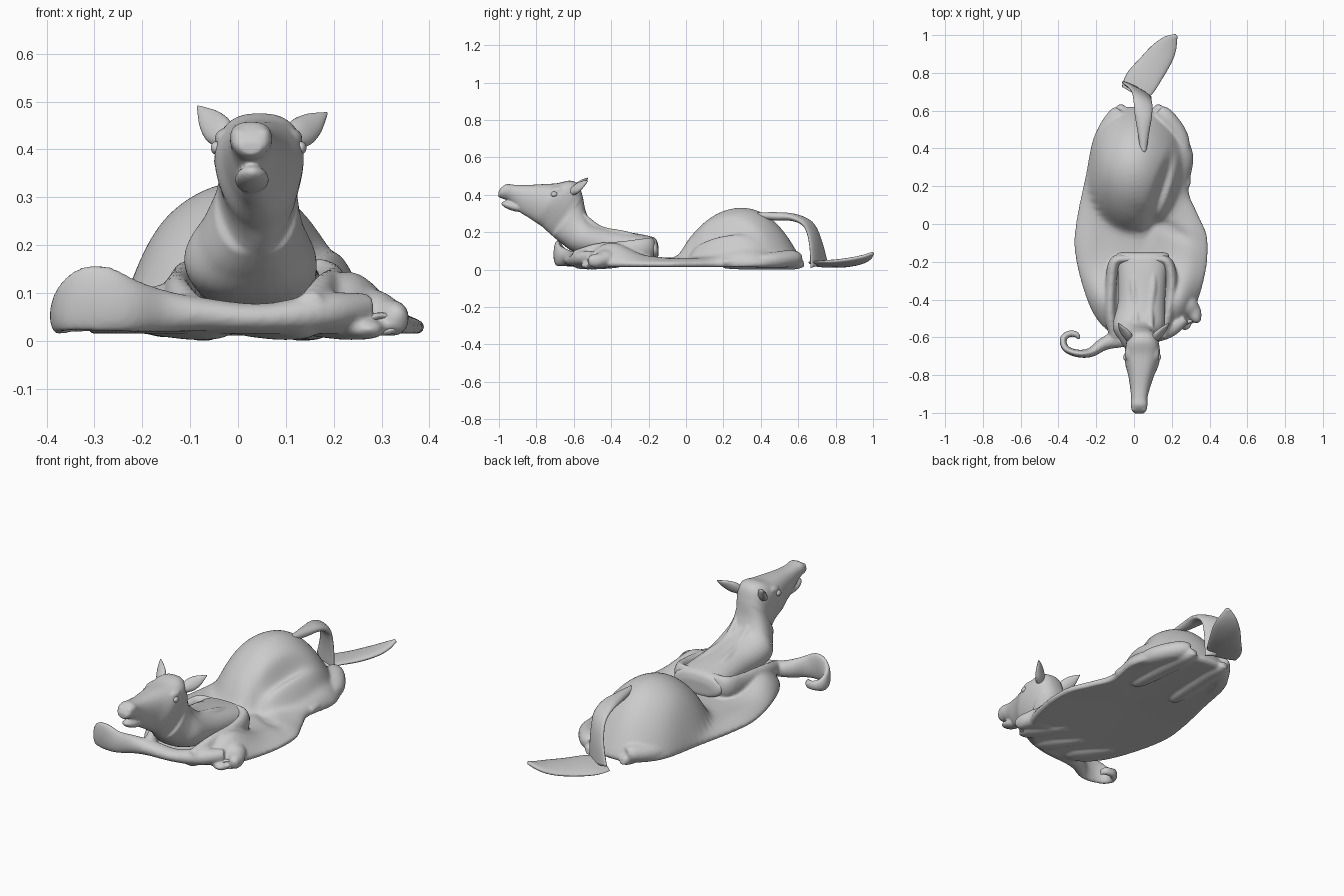
import bpy, bmesh, math
from mathutils import Vector
from math import sin, cos, pi, exp


def spline(rows, n=6, closed=False):
    # Catmull-Rom through tuples of any length
    out, c = [], len(rows)
    for i in range(c if closed else c - 1):
        idx = [(i + k) % c if closed else min(max(i + k, 0), c - 1) for k in (-1, 0, 1, 2)]
        p = [rows[k] for k in idx]
        for j in range(n):
            t = j / n
            out.append(tuple(0.5 * (2 * b + (d - a) * t + (2 * a - 5 * b + 4 * d - e) * t * t
                                    + (3 * b - a - 3 * d + e) * t ** 3) for a, b, d, e in zip(*p)))
    if not closed:
        out.append(rows[-1])
    return out


def loft(name, rings):
    bm = bmesh.new()
    vs = [[bm.verts.new((p[0], p[1], max(p[2], 0))) for p in r] for r in rings]
    n = len(rings[0])
    for a, b in zip(vs, vs[1:]):
        for i in range(n):
            bm.faces.new((a[i], a[(i + 1) % n], b[(i + 1) % n], b[i]))
    bm.faces.new(vs[0])
    bm.faces.new(vs[-1])
    bmesh.ops.recalc_face_normals(bm, faces=bm.faces)
    me = bpy.data.meshes.new(name)
    bm.to_mesh(me)
    bm.free()
    for f in me.polygons:
        f.use_smooth = True
    ob = bpy.data.objects.new(name, me)
    bpy.context.collection.objects.link(ob)
    return ob


def tube(name, rows, side=None, n=20):
    # rows: x, y, z, side radius, up radius
    rows = spline(rows)
    pts = [Vector(r[:3]) for r in rows]
    rings = []
    for i, r in enumerate(rows):
        t = (pts[min(i + 1, len(pts) - 1)] - pts[max(i - 1, 0)]).normalized()
        s = Vector(side) if side else t.cross(Vector((0, 0, 1)))
        s = (s - t * s.dot(t)).normalized()
        u = s.cross(t)
        rings.append([pts[i] + s * cos(2 * pi * k / n) * max(r[3], .002)
                      + u * sin(2 * pi * k / n) * max(r[4], .002) for k in range(n)])
    return loft(name, rings)


def ball(name, loc, size, rot=(0, 0, 0)):
    bpy.ops.mesh.primitive_uv_sphere_add(segments=24, ring_count=14, radius=1, location=loc, rotation=rot)
    ob = bpy.context.object
    ob.name, ob.scale = name, size
    bpy.ops.object.shade_smooth()
    return ob


def blend(name, parts, voxel, smooth):
    # fuse overlapping parts into one soft skin
    bpy.ops.object.select_all(action='DESELECT')
    for o in parts:
        o.select_set(True)
    bpy.context.view_layer.objects.active = parts[0]
    bpy.ops.object.join()
    ob = bpy.context.object
    ob.name = name
    m = ob.modifiers.new("fuse", 'REMESH')
    m.mode, m.voxel_size, m.use_smooth_shade = 'VOXEL', voxel, True
    m = ob.modifiers.new("soften", 'SMOOTH')
    m.factor, m.iterations = .5, smooth


def bump(x, y, cx, cy, sx, sy):
    return exp(-((x - cx) / sx) ** 2 - ((y - cy) / sy) ** 2)


# slumped hide: outline filled with a height field
outline = spline([(.03, -.62), (.16, -.59), (.3, -.48), (.375, -.28), (.39, -.08), (.335, .06), (.29, .18),
                  (.315, .36), (.255, .5), (.17, .58), (.03, .62), (-.1, .6), (-.205, .48), (-.255, .26),
                  (-.305, .02), (-.315, -.14), (-.27, -.34), (-.2, -.5), (-.1, -.59)], 6, True)


def height(x, y):
    q = 1 - (x / .25) ** 2 - ((y - .3) / .335) ** 2
    q = .5 * (q + math.sqrt(q * q + .01))
    h = .028 + .275 * q ** .75
    h += .105 * bump(x, y, .24, -.42, .1, .15) + .075 * bump(x, y, -.17, -.42, .1, .15)
    h += .05 * bump(x, y, .26, .36, .08, .17) + .025 * bump(x, y, -.21, .3, .08, .2)
    h += .01 * bump(x, y, .3, -.15, .06, .2) + .01 * bump(x, y, -.25, -.15, .06, .2)
    # skin crease down the right flank, turning outwards at the waist
    h -= .06 * bump(x, y, .15 + .3 * (y - .2), y, .03, 1) * bump(x, y, x, .17, 1, .16)
    h -= .02 * bump(x, y, x, .02 - .5 * (x - .1), 1, .035) * bump(x, y, .17, y, .12, 1)
    return max(h, .02)


levels, cx, cy = 30, .03, .02
rings = []
for k in range(1, levels + 1):
    s = sin(pi / 2 * k / levels)
    ring = []
    for px, py in outline:
        x, y = cx + (px - cx) * s, cy + (py - cy) * s
        ring.append((x, y, .028 + height(x, y) * max(1 - s ** 7, 0) ** .5))
    rings.append(ring)
for s in (.97, .85, .5, .05):
    rings.append([(cx + (x - cx) * s, cy + (y - cy) * s, .014 + .012 * (1 - s)) for x, y in outline])
skin = [loft("body_hide", rings)]

# folded skin rim around the base of the neck
skin.append(tube("neck_fold", [
    (-.1, -.6, .07, .03, .03), (-.125, -.48, .085, .03, .05), (-.12, -.3, .1, .03, .055),
    (-.1, -.2, .115, .03, .055), (-.03, -.185, .12, .025, .055), (.12, -.185, .12, .025, .055),
    (.18, -.21, .115, .03, .055), (.2, -.32, .1, .03, .055), (.18, -.48, .09, .03, .05), (.15, -.6, .07, .03, .03)]))

# empty front leg lying across the chest and curling at its end
skin.append(tube("front_left_leg", [
    (.27, -.5, .07, .03, .03), (.18, -.56, .06, .045, .04), (.05, -.6, .048, .04, .03),
    (-.08, -.61, .055, .045, .036), (-.16, -.635, .062, .035, .045), (-.23, -.68, .074, .025, .058),
    (-.3, -.685, .088, .02, .072), (-.36, -.66, .068, .018, .052), (-.375, -.61, .05, .018, .038),
    (-.345, -.582, .042, .018, .026), (-.305, -.585, .04, .016, .022), (-.29, -.61, .038, .008, .018)]))
skin.append(tube("front_right_leg", [
    (.15, -.4, .04, .03, .03), (.26, -.42, .06, .06, .05), (.31, -.46, .05, .045, .04),
    (.33, -.5, .045, .03, .035), (.34, -.52, .04, .015, .02)]))
for x, y in ((.08, -.5), (-.1, -.48), (.22, -.46)):
    skin.append(tube("front_under_fold", [
        (x - .07, y + .1, .02, .02, .01), (x, y, .024, .045, .022), (x + .05, y - .06, .025, .045, .022),
        (x + .08, y - .08, .022, .02, .012)]))

# folded hind legs under the rump
for name, rows in (("hind_right_leg", [(.28, .2, .04), (.265, .34, .045), (.24, .46, .05), (.17, .56, .06), (.13, .6, .06)]),
                   ("hind_left_leg", [(-.2, .22, .04), (-.18, .36, .045), (-.15, .48, .05), (-.09, .57, .06), (-.07, .6, .06)])):
    skin.append(tube(name, [r + (a, a * .9) for r, a in zip(rows, (.02, .035, .048, .05, .035))]))
    tx = rows[-1][0]
    skin.append(tube(name + "_shin", [(tx, .63, .035, .02, .02), (tx, .57, .025, .04, .025), (tx * 1.1, .42, .02, .04, .02),
                                      (tx * 1.2, .26, .02, .035, .018), (tx * 1.25, .2, .02, .02, .012)]))
blend("hide_and_legs", skin, .008, 5)

# small hoof ring
bpy.ops.mesh.primitive_torus_add(major_radius=.025, minor_radius=.01, major_segments=20, minor_segments=8,
                                 location=(.3, -.515, .035), rotation=(1.4, 0, .4))
bpy.context.object.name = "front_hoof"
bpy.context.object.scale = (1.3, .7, 1)
bpy.ops.object.shade_smooth()

# neck and head: x centre, top y/z, bottom y/z, half width
profile = [(.045, -.148, .13, -.148, .07, .1), (.045, -.165, .168, -.16, .05, .14),
           (.045, -.23, .187, -.22, .05, .13), (.04, -.4, .218, -.42, .05, .125),
           (.025, -.5, .255, -.58, .085, .138), (.03, -.535, .31, -.66, .135, .108),
           (.04, -.552, .39, -.72, .185, .086), (.045, -.575, .455, -.745, .207, .09),
           (.045, -.62, .476, -.77, .23, .096), (.043, -.69, .462, -.8, .25, .094),
           (.038, -.77, .457, -.84, .277, .072), (.032, -.86, .452, -.885, .305, .054),
           (.028, -.92, .454, -.92, .345, .045), (.027, -.96, .457, -.955, .372, .046),
           (.027, -.99, .436, -.985, .38, .04), (.027, -1.003, .415, -1.003, .39, .025)]
rings = []
for c, ty, tz, by, bz, w in spline(profile, 6):
    egg = .4 if ty < -.55 else 0
    ring = []
    for k in range(32):
        a = 2 * pi * k / 32
        v = .5 + .5 * sin(a)
        sx = math.copysign(abs(cos(a)) ** .8, cos(a))
        ring.append((c + w * sx * (1 + egg * (v - .65)), by + (ty - by) * v, bz + (tz - bz) * v))
    rings.append(ring)
head = [loft("neck_and_head", rings)]
head.append(ball("lower_lip", (.029, -.925, .337), (.036, .066, .022), (-.3, 0, 0)))
for s in (-1, 1):
    head.append(ball("brow", (.043 + s * .074, -.69, .43), (.02, .036, .012), (.15, s * .6, 0)))
    head.append(ball("cheek", (.043 + s * .074, -.7, .375), (.02, .045, .02)))
    head.append(ball("nostril_rim", (.027 + s * .024, -.972, .428), (.018, .022, .018)))
    x0 = .048 + s * .052
    head.append(tube("neck_crease", [(x0, -.17, .15, .015, .01), (x0, -.32, .175, .024, .03),
                                     (x0 - s * .015, -.46, .205, .025, .03), (x0 - s * .01, -.55, .29, .014, .014)]))
blend("neck_and_head", head, .006, 3)

# ears, eyes and nostrils either side of the head
for s, label in ((-1, "left"), (1, "right")):
    tip = (-.084, -.525, .49) if s < 0 else (.186, -.525, .476)
    base = (.043 + s * .066, -.605, .418)
    at = lambda f: tuple(b + (t - b) * f for b, t in zip(base, tip))
    tube(label + "_ear", [at(0) + (.024, .02), at(.3) + (.032, .018), at(.6) + (.026, .012),
                          at(.85) + (.012, .007), at(1) + (.002, .002)], side=(-s, 0, 1))
    ball(label + "_eye", (.043 + s * .088, -.705, .403), (.012, .018, .014))

# tail arching off the rump, hanging down as a widening strip and trailing flat
tube("tail", [(.05, .38, .29, .015, .015), (.05, .48, .285, .03, .022), (.05, .57, .28, .045, .02),
              (.048, .635, .255, .052, .018), (.042, .672, .21, .058, .017), (.033, .695, .13, .07, .016),
              (.015, .71, .03, .092, .015)], side=(.87, -.48, 0))
tube("tail_end", [(.0, .69, .028, .075, .01), (.035, .75, .03, .088, .014), (.095, .83, .034, .08, .018),
                  (.15, .905, .046, .068, .018), (.19, .96, .064, .045, .015),
                  (.222, .998, .088, .01, .008)], side=(.85, -.5, .15))
